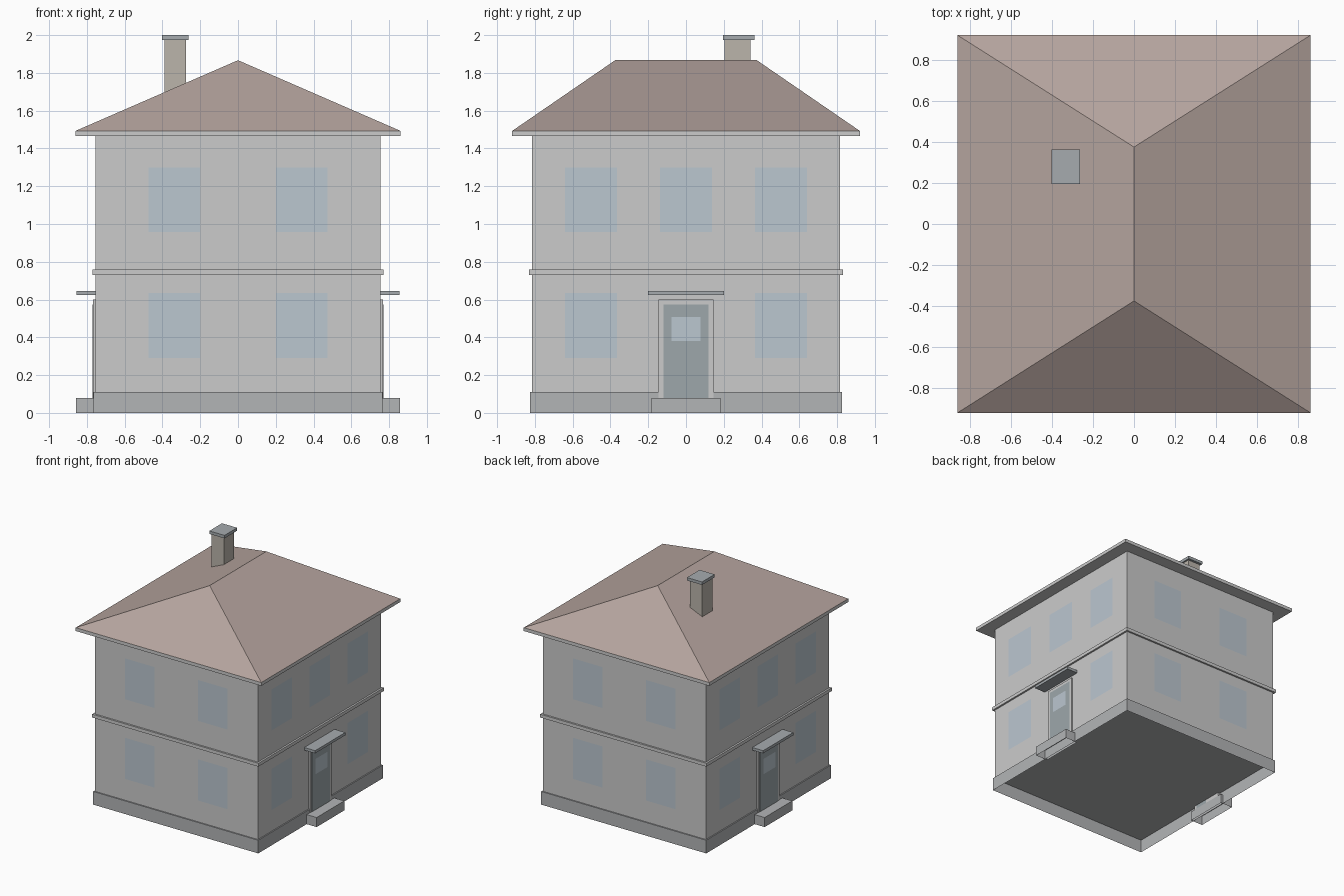
import bpy
import bmesh

if "Cube" in bpy.data.objects:
    bpy.data.objects.remove(bpy.data.objects["Cube"])


def material(name, rgb):
    m = bpy.data.materials.new(name)
    m.diffuse_color = (*rgb, 1)
    m.use_nodes = True
    m.node_tree.nodes["Principled BSDF"].inputs["Base Color"].default_value = m.diffuse_color
    return m


ROOF = material("roof_tile", (0.46, 0.37, 0.34))
GLASS = material("glass", (0.50, 0.57, 0.63))
DOOR = material("door_paint", (0.34, 0.39, 0.41))
BASE = material("base_stone", (0.45, 0.46, 0.47))
BRICK = material("chimney_brick", (0.50, 0.46, 0.41))
SLATE = material("slate", (0.38, 0.41, 0.43))


def finish(name, bm, mat):
    me = bpy.data.meshes.new(name)
    bm.to_mesh(me)
    bm.free()
    ob = bpy.data.objects.new(name, me)
    bpy.context.collection.objects.link(ob)
    if mat:
        me.materials.append(mat)
    return ob


def box(name, x, y, z, mat=None, bottom=True, top=True):
    """Box from (min, max) ranges, optionally open at the bottom or top."""
    bm = bmesh.new()
    bmesh.ops.create_cube(bm, size=1)
    for v in bm.verts:
        v.co = [r[0] if c < 0 else r[1] for c, r in zip(v.co, (sorted(x), sorted(y), z))]
    bm.normal_update()
    drop = [f for f in bm.faces
            if (f.normal.z < -0.5 and not bottom) or (f.normal.z > 0.5 and not top)]
    bmesh.ops.delete(bm, geom=drop, context='FACES')
    return finish(name, bm, mat)


def pane(name, axis, side, dist, u, z, mat):
    """Flat upright rectangle facing along +/- the given axis."""
    bm = bmesh.new()
    pts = []
    for a, h in ((u[0], z[0]), (u[1], z[0]), (u[1], z[1]), (u[0], z[1])):
        pts.append((side * dist, a * side, h) if axis == 'x' else (-a * side, side * dist, h))
    bm.faces.new([bm.verts.new(p) for p in pts])
    return finish(name, bm, mat)


def centred(half):
    return (-half, half)


# Body: open-bottomed plinth, walls, string course and eaves slab
WX, WY = 0.755, 0.815
box("plinth", centred(0.765), centred(0.825), (0, 0.11), BASE, bottom=False)
box("walls", centred(WX), centred(WY), (0.11, 1.465), bottom=False, top=False)
box("string_course", centred(0.77), centred(0.83), (0.73, 0.758))
box("eaves", centred(0.86), centred(0.92), (1.465, 1.493))

# Hipped roof with a ridge along y
bm = bmesh.new()
a, b, c, d = [bm.verts.new((x, y, 1.493)) for x, y in
              ((-0.86, -0.92), (0.86, -0.92), (0.86, 0.92), (-0.86, 0.92))]
r0, r1 = [bm.verts.new((0, y, 1.867)) for y in (-0.375, 0.375)]
for f in ((a, b, r0), (b, c, r1, r0), (c, d, r1), (d, a, r0, r1)):
    bm.faces.new(f)
finish("roof", bm, ROOF)

# Chimney and cap
box("chimney", (-0.39, -0.275), (0.205, 0.342), (1.6, 1.975), BRICK)
box("chimney_cap", (-0.402, -0.262), (0.195, 0.362), (1.975, 2.0), SLATE)

# Windows: two per floor front and back, side walls leave room for the door
LOW, HIGH, HW = (0.29, 0.635), (0.957, 1.30), 0.1375
for s in (-1, 1):
    for floor, z in (("lower", LOW), ("upper", HIGH)):
        for u in (-0.3375, 0.3375):
            pane(f"{floor}_end_window", 'y', s, WY + 0.003, (u - HW, u + HW), z, GLASS)
        for u in (-0.503, 0, 0.503):
            if u or floor == "upper":
                pane(f"{floor}_side_window", 'x', s, WX + 0.003, (u - HW, u + HW), z, GLASS)

# Matching entrance on each long side
for s in (-1, 1):
    box("door_frame", (s * 0.745, s * 0.767), centred(0.145), (0.08, 0.6))
    box("door", (s * 0.745, s * 0.770), centred(0.12), (0.08, 0.575), DOOR)
    pane("door_glass", 'x', s, 0.773, centred(0.078), (0.38, 0.508), GLASS)
    box("door_step", (s * 0.745, s * 0.857), centred(0.183), (0, 0.08), BASE, bottom=False)
    box("door_canopy", (s * 0.745, s * 0.855), centred(0.2), (0.623, 0.646), SLATE)
